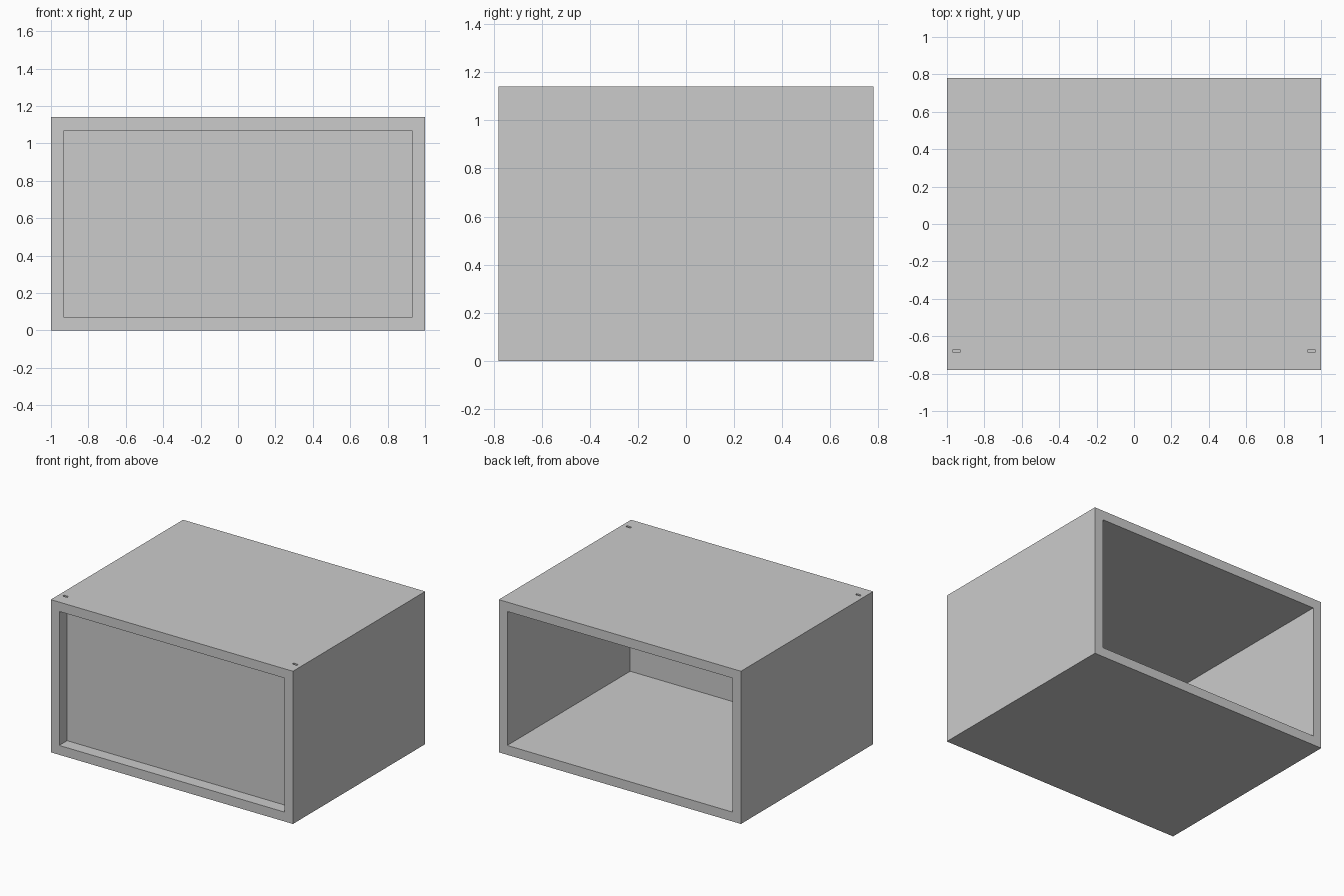
import bpy

if "Cube" in bpy.data.objects:
    bpy.data.objects.remove(bpy.data.objects["Cube"])

W, D, H, T = 1.0, 0.78, 1.14, 0.07       # half width, half depth, height, wall
PANEL_Y0, PANEL_Y1 = -0.687, -0.67       # front panel thickness range
GROOVE_X = 0.968                         # how far the panel reaches into the sides


def box(name, lo, hi):
    size = [b - a for a, b in zip(lo, hi)]
    mid = [(a + b) / 2 for a, b in zip(lo, hi)]
    bpy.ops.mesh.primitive_cube_add(size=1, location=mid)
    ob = bpy.context.object
    ob.name = name
    ob.scale = size
    bpy.ops.object.transform_apply(location=True, rotation=False, scale=True)
    return ob


def cut(target, cutter):
    mod = target.modifiers.new(cutter.name, 'BOOLEAN')
    mod.operation = 'DIFFERENCE'
    mod.solver = 'EXACT'
    mod.object = cutter
    bpy.context.view_layer.objects.active = target
    bpy.ops.object.modifier_apply(modifier=mod.name)
    bpy.data.objects.remove(cutter)


# Outer case, open through front and back
case = box("case", (-W, -D, 0), (W, D, H))
cut(case, box("opening_cutter", (-W + T, -D - 0.1, T), (W - T, D + 0.1, H - T)))

# Panel grooves in the side walls, open at the top
for s in (-1, 1):
    x0, x1 = sorted((s * (W - T), s * GROOVE_X))
    cut(case, box("groove_cutter", (x0, PANEL_Y0, T), (x1, PANEL_Y1, H + 0.1)))

# Recessed front panel seated in the grooves
box("front_panel", (-GROOVE_X, PANEL_Y0, T), (GROOVE_X, PANEL_Y1, H - T))
